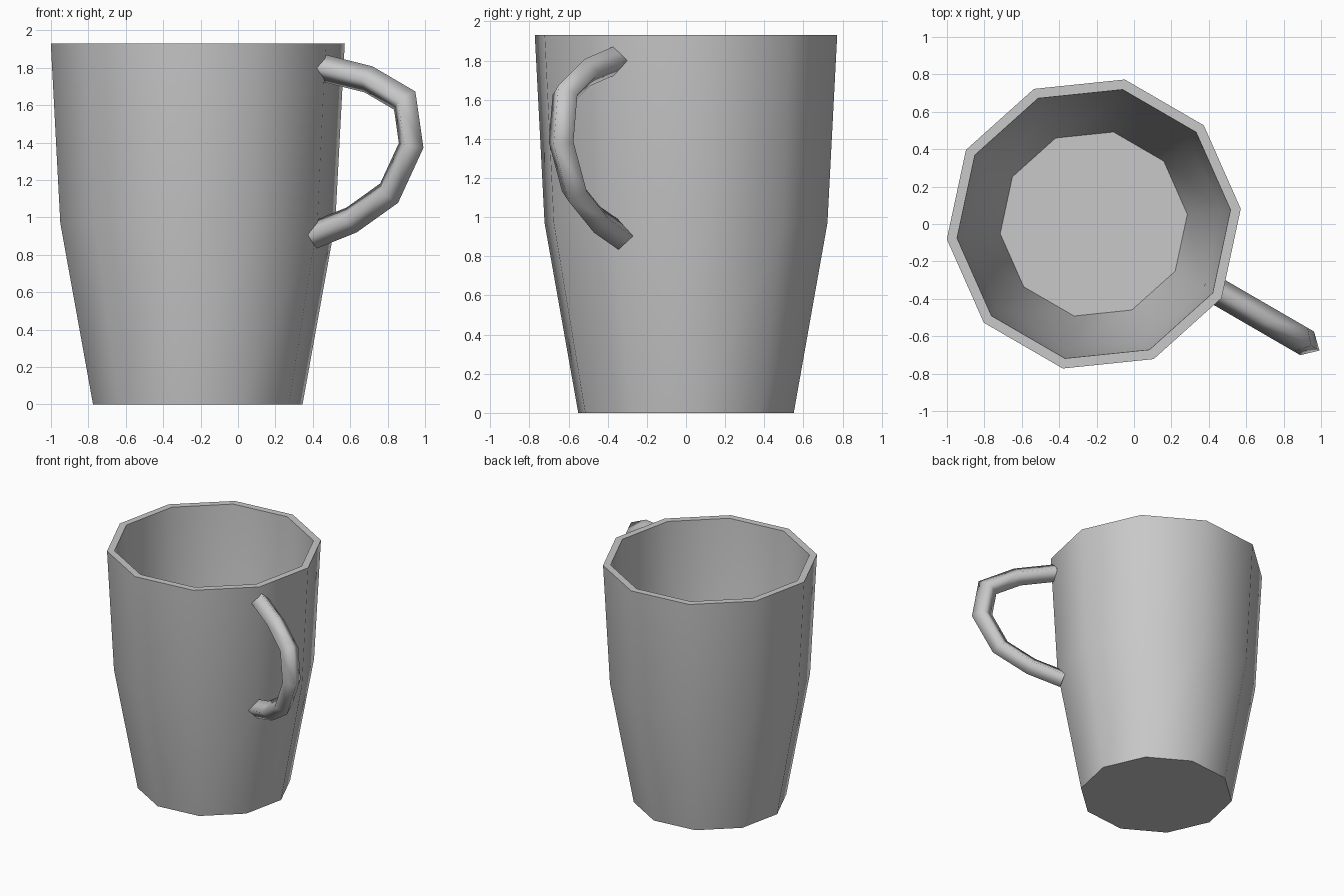
import bpy, bmesh, math
from mathutils import Vector

cube = bpy.data.objects.get("Cube")
if cube:
    bpy.data.objects.remove(cube)

grey = bpy.data.materials.new("ceramic grey")
grey.use_nodes = True
grey.diffuse_color = (0.58, 0.58, 0.58, 1)
grey.node_tree.nodes["Principled BSDF"].inputs["Base Color"].default_value = grey.diffuse_color

AXIS = Vector((-0.215, 0, 0))     # centre line of the cup
TURN = math.radians(-30.1)        # direction of the handle and of one cup corner


def loft(name, rings, sharp_angle):
    """Skin closed rings of points, cap both ends, smooth all but sharp edges."""
    bm = bmesh.new()
    rows = [[bm.verts.new(p) for p in ring] for ring in rings]
    n = len(rows[0])
    for a, b in zip(rows, rows[1:]):
        for i in range(n):
            j = (i + 1) % n
            bm.faces.new((a[i], a[j], b[j], b[i])).smooth = True
    bm.faces.new(rows[0])
    bm.faces.new(rows[-1])
    bmesh.ops.recalc_face_normals(bm, faces=bm.faces)
    for e in bm.edges:
        capped = not all(f.smooth for f in e.link_faces)
        e.smooth = not capped and e.calc_face_angle() < math.radians(sharp_angle)
    mesh = bpy.data.meshes.new(name)
    bm.to_mesh(mesh)
    bm.free()
    mesh.materials.append(grey)
    obj = bpy.data.objects.new(name, mesh)
    bpy.context.collection.objects.link(obj)
    return obj


# Cup: ten-sided wall, from the base up the outside, over the rim, down to the floor
profile = [(0.563, 0), (0.739, 0.97), (0.79, 1.93),
           (0.735, 1.93), (0.684, 0.97), (0.503, 0.06)]
SIDES = 10


def cup_ring(r, z):
    angles = [TURN + math.tau * i / SIDES for i in range(SIDES)]
    return [AXIS + Vector((r * math.cos(a), r * math.sin(a), z)) for a in angles]


loft("cup_body", [cup_ring(r, z) for r, z in profile], 42)

# Handle: four-sided tube on edge, mitred along a path of (distance out, height)
path = [Vector(p) for p in ((0.76, 1.80), (1.044, 1.738), (1.267, 1.625), (1.307, 1.385),
                            (1.171, 1.13), (0.94, 0.987), (0.70, 0.903))]
RADIUS = 0.073
outward = Vector((math.cos(TURN), math.sin(TURN), 0))
sideways = Vector((-math.sin(TURN), math.cos(TURN), 0))
up = Vector((0, 0, 1))


def handle_ring(i):
    before = (path[i] - path[max(i - 1, 0)]).normalized()
    after = (path[min(i + 1, len(path) - 1)] - path[i]).normalized()
    tangent = (before + after).normalized()
    mitre = RADIUS / tangent.dot(after if after.length else before)
    across = Vector((-tangent.y, tangent.x)) * mitre
    centre = AXIS + outward * path[i].x + up * path[i].y + sideways * 0.02
    normal = outward * across.x + up * across.y
    side = sideways * RADIUS
    return [centre + normal, centre + side, centre - normal, centre - side]


loft("handle", [handle_ring(i) for i in range(len(path))], 120)
